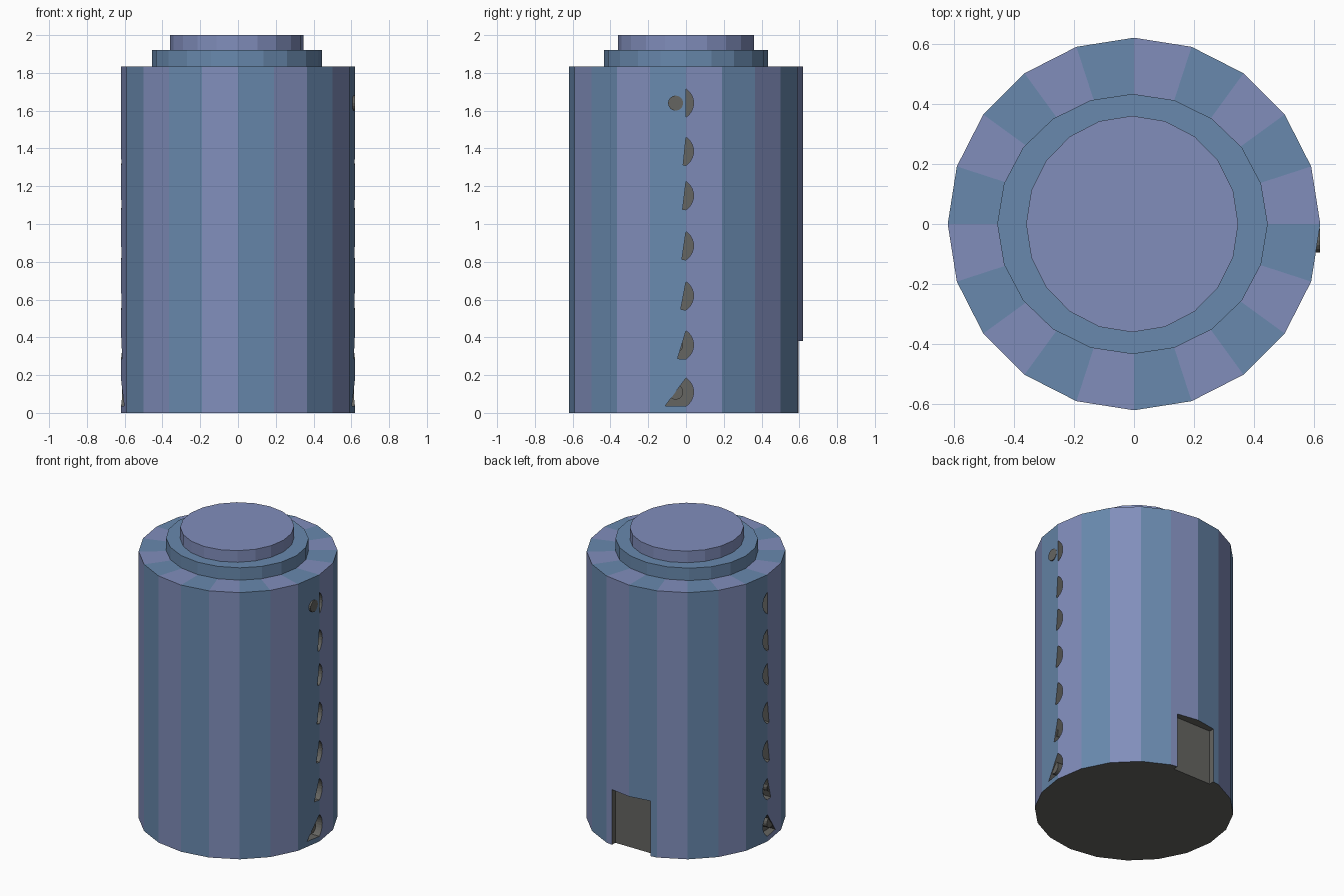
import bpy, bmesh, math

if "Cube" in bpy.data.objects:
    bpy.data.objects.remove(bpy.data.objects["Cube"])

N = 20


def material(name, rgb):
    m = bpy.data.materials.new(name)
    m.diffuse_color = (*rgb, 1)
    m.use_nodes = True
    m.node_tree.nodes["Principled BSDF"].inputs["Base Color"].default_value = m.diffuse_color
    return m


PURPLE = material("purple", (0.22, 0.27, 0.50))
TEAL = material("teal", (0.14, 0.25, 0.42))
GREY = material("dark_grey", (0.13, 0.13, 0.12))


def make(name, bm, mats):
    bmesh.ops.recalc_face_normals(bm, faces=bm.faces[:])
    me = bpy.data.meshes.new(name)
    bm.to_mesh(me)
    bm.free()
    for m in mats:
        me.materials.append(m)
    ob = bpy.data.objects.new(name, me)
    bpy.context.collection.objects.link(ob)
    return ob


def disc(name, rx, ry, cx, z0, z1, mat):
    bm = bmesh.new()
    ring = [bm.verts.new((cx + rx * math.cos(math.tau * i / N),
                          ry * math.sin(math.tau * i / N), z0)) for i in range(N)]
    face = bm.faces.new(ring)
    ext = bmesh.ops.extrude_face_region(bm, geom=[face], use_keep_orig=True)
    top = [v for v in ext["geom"] if isinstance(v, bmesh.types.BMVert)]
    bmesh.ops.translate(bm, verts=top, vec=(0, 0, z1 - z0))
    return make(name, bm, [mat])


def extrude_profile(bm, points, x0, x1):
    """Prism along x from a (y, z) profile."""
    a = [bm.verts.new((x0, y, z)) for y, z in points]
    b = [bm.verts.new((x1, y, z)) for y, z in points]
    n = len(points)
    bm.faces.new(a)
    bm.faces.new(b[::-1])
    for i in range(n):
        bm.faces.new((a[i], b[i], b[(i + 1) % n], a[(i + 1) % n]))


# main drum with alternating coloured facets
bm = bmesh.new()
R, H = 0.62, 1.835
pts = [(R * math.cos(math.tau * i / N), R * math.sin(math.tau * i / N)) for i in range(N)]
low = [bm.verts.new((x, y, 0)) for x, y in pts]
high = [bm.verts.new((x, y, H)) for x, y in pts]
centre = bm.verts.new((0, 0, H))
bm.faces.new(low[::-1])
for i in range(N):
    j = (i + 1) % N
    for f in (bm.faces.new((low[i], low[j], high[j], high[i])),
              bm.faces.new((high[i], high[j], centre))):
        f.material_index = 1 + i % 2
drum = make("drum", bm, [GREY, PURPLE, TEAL])

# stepped cap
disc("cap_step", 0.45, 0.433, -0.005, H - 0.01, 1.92, TEAL)
disc("cap_top", 0.353, 0.36, -0.006, 1.91, 2.0, PURPLE)

# side pits and the back notch
holes = [(1.64, 0.0), (1.385, 0.015), (1.15, 0.018), (0.885, 0.022),
         (0.62, 0.028), (0.36, 0.045), (0.11, 0.11)]
cut = bmesh.new()
for z, tail in holes:
    arc = [(-0.05 + 0.09 * math.cos(a), z + 0.09 * math.sin(a))
           for a in (math.radians(56.3 - 112.6 * k / 10) for k in range(11))]
    if tail:
        arc.append((-tail, z - 0.073))
    for s in (-1, 1):
        extrude_profile(cut, arc, s * 0.56, s * 0.7)
for x0, x1 in ((-0.146, 0.146),):
    extrude_profile(cut, [(0.56, -0.1), (0.7, -0.1), (0.7, 0.38), (0.56, 0.38)], x0, x1)
cutter = make("cutter", cut, [GREY])
cutter.hide_render = True
cutter.hide_viewport = True
mod = drum.modifiers.new("cuts", 'BOOLEAN')
mod.operation = 'DIFFERENCE'
mod.solver = 'EXACT'
mod.object = cutter

# pegs sitting inside the pits
pegs = bmesh.new()
for z, tail in holes:
    circle = [(-0.055 + 0.04 * math.cos(math.tau * k / 16),
               z + 0.04 * math.sin(math.tau * k / 16)) for k in range(16)]
    extrude_profile(pegs, circle, 0.54, 0.6185 if tail == 0 else 0.604)
    extrude_profile(pegs, circle, -0.604, -0.54)
make("pegs", pegs, [GREY])
